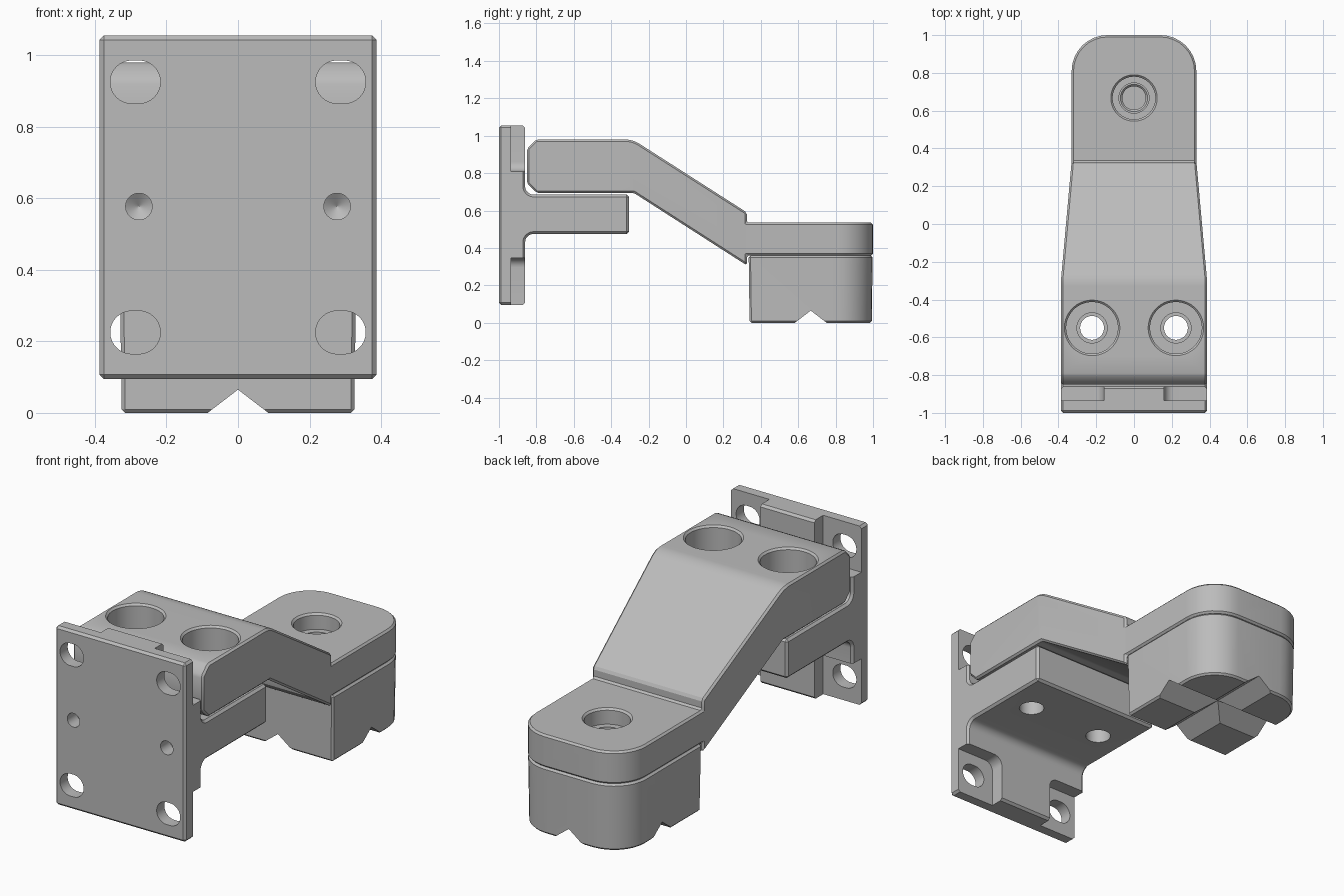
import bpy, bmesh, math
from mathutils import Vector

cube = bpy.data.objects.get("Cube")
if cube:
    bpy.data.objects.remove(cube, do_unlink=True)

grey = bpy.data.materials.new("plain grey")
grey.use_nodes = True
COLOUR = (0.5, 0.5, 0.5, 1)
grey.diffuse_color = COLOUR
grey.node_tree.nodes["Principled BSDF"].inputs["Base Color"].default_value = COLOUR

AXES = {"x": lambda u, v, w: (w, u, v),
        "y": lambda u, v, w: (u, w, v),
        "z": lambda u, v, w: (u, v, w)}


def rings_to_object(name, rings):
    """Skin a stack of equal point rings and cap both ends."""
    bm = bmesh.new()
    loops = [[bm.verts.new(p) for p in ring] for ring in rings]
    n = len(loops[0])
    for a, b in zip(loops, loops[1:]):
        for i in range(n):
            bm.faces.new((a[i], a[(i + 1) % n], b[(i + 1) % n], b[i]))
    bm.faces.new(loops[0][::-1])
    bm.faces.new(loops[-1])
    bmesh.ops.recalc_face_normals(bm, faces=bm.faces)
    mesh = bpy.data.meshes.new(name)
    bm.to_mesh(mesh)
    bm.free()
    mesh.materials.append(grey)
    obj = bpy.data.objects.new(name, mesh)
    bpy.context.scene.collection.objects.link(obj)
    return obj


def rounded(points, steps=8):
    """Outline from (u, v) or (u, v, radius) corners."""
    out = []
    n = len(points)
    for i, p in enumerate(points):
        c = Vector(p[:2])
        if len(p) == 2:
            out.append(c)
            continue
        a = (Vector(points[i - 1][:2]) - c).normalized()
        b = (Vector(points[(i + 1) % n][:2]) - c).normalized()
        half = a.angle(b) / 2
        centre = c + (a + b).normalized() * (p[2] / math.sin(half))
        start = c + a * (p[2] / math.tan(half)) - centre
        end = c + b * (p[2] / math.tan(half)) - centre
        sweep = start.angle(end)
        for k in range(steps + 1):
            t = k / steps
            out.append(centre + (start * math.sin((1 - t) * sweep)
                                 + end * math.sin(t * sweep)) / math.sin(sweep))
    return out


def prism(name, points, axis, low, high):
    outline = rounded(points)
    put = AXES[axis]
    return rings_to_object(name, [[put(p[0], p[1], w) for p in outline] for w in (low, high)])


def drill(x, y, profile, axis="z", stretch=0.0, segments=48):
    """Turned cutter: profile is (radius, position along axis); stretch makes a slot."""
    rings = []
    for r, w in profile:
        ring = []
        for k in range(segments):
            a = 2 * math.pi * (k + 0.5) / segments
            shift = math.copysign(stretch, math.cos(a))
            ring.append(AXES[axis](x + r * math.cos(a) + shift, y + r * math.sin(a), w))
        rings.append(ring)
    return rings_to_object("cutter", rings)


def apply(obj, kind, **settings):
    mod = obj.modifiers.new(kind, kind)
    for key, value in settings.items():
        setattr(mod, key, value)
    bpy.context.view_layer.objects.active = obj
    bpy.ops.object.modifier_apply(modifier=mod.name)


def combine(obj, tool, operation="DIFFERENCE"):
    tool.hide_render = True
    apply(obj, "BOOLEAN", object=tool, operation=operation, solver="EXACT")
    bpy.data.objects.remove(tool, do_unlink=True)


def chamfer(obj, width=0.012):
    apply(obj, "BEVEL", width=width, segments=1, limit_method="ANGLE",
          angle_limit=math.radians(30), use_clamp_overlap=False)


def finish(obj):
    bpy.ops.object.select_all(action="DESELECT")
    obj.select_set(True)
    bpy.context.view_layer.objects.active = obj
    bpy.ops.object.shade_smooth_by_angle(angle=math.radians(25))


HALF, END = 0.387, 0.33          # half widths of the bracket and of the arm end
BOLT_X, BOLT_Y = 0.222, -0.55    # bolts through arm and shelf
PAD_Y = 0.667                    # centre of the pad

# Mounting bracket: upright plate with a shelf
bracket = prism("mounting_bracket", [
    (-1, 0.095), (-0.86, 0.095), (-0.86, 0.475, 0.045), (-0.305, 0.475),
    (-0.305, 0.685), (-0.86, 0.685, 0.045), (-0.86, 1.055), (-1, 1.055)],
    "x", -HALF, HALF)
chamfer(bracket)
for side in (-1, 1):
    # Corner pockets and slotted holes
    for z, inner, outer in ((0.925, 0.81, 1.2), (0.225, 0.345, -0.2)):
        combine(bracket, prism("cutter", [
            (side * 0.16, outer), (side * 0.16, inner, 0.05),
            (side * 0.5, inner), (side * 0.5, outer)], "y", -0.935, -0.8))
        combine(bracket, drill(side * 0.287, z, [(0.06, -1.1), (0.06, -0.9)], "y", 0.01))
    # Blind pin holes and shelf bolt holes
    combine(bracket, drill(side * 0.277, 0.577,
                           [(0.037, -1.1), (0.037, -0.92), (0.001, -0.895)], "y"))
    combine(bracket, drill(side * BOLT_X, BOLT_Y, [(0.063, 0.4), (0.063, 0.8)]))
finish(bracket)

# Cranked arm: side profile trimmed by its plan outline
arm = prism("cranked_arm", [
    (-0.85, 0.745), (-0.80, 0.695), (-0.28, 0.695), (0.325, 0.307),
    (0.325, 0.36), (1, 0.36), (1, 0.535), (0.325, 0.535), (0.325, 0.59),
    (-0.285, 0.98, 0.15), (-0.80, 0.98), (-0.85, 0.93)], "x", -0.6, 0.6)
combine(arm, prism("cutter", [
    (-HALF, -1.2), (HALF, -1.2), (HALF, -0.3), (END, 0.335), (END, 1, 0.19),
    (-END, 1, 0.19), (-END, 0.335), (-HALF, -0.3)], "z", 0, 1.5), "INTERSECT")
chamfer(arm, 0.01)
for side in (-1, 1):
    combine(arm, drill(side * BOLT_X, BOLT_Y, [
        (0.157, 0.99), (0.137, 0.97), (0.137, 0.84), (0.08, 0.84), (0.08, 0.6)]))
combine(arm, drill(0, PAD_Y, [
    (0.133, 0.545), (0.113, 0.525), (0.113, 0.45), (0.08, 0.45), (0.08, 0.3)]))
finish(arm)

# Foot pad with crossed V grooves and a blind screw hole
pad = prism("foot_pad", [
    (-END, 0.335), (END, 0.335), (END, 0.998, 0.19), (-END, 0.998, 0.19)],
    "z", 0, 0.359)
for v in pad.data.vertices:      # slight draft towards the bottom
    if v.co.z < 0.1:
        v.co.x *= 0.985
        v.co.y = PAD_Y + (v.co.y - PAD_Y) * 0.985
chamfer(pad, 0.01)
for axis, centre in (("x", PAD_Y), ("y", 0)):
    combine(pad, prism("cutter", [
        (centre - 0.111, -0.02), (centre + 0.111, -0.02), (centre, 0.065)], axis, -2, 2))
combine(pad, drill(0, PAD_Y, [(0.082, 0.369), (0.062, 0.349), (0.062, 0.15)]))
finish(pad)
